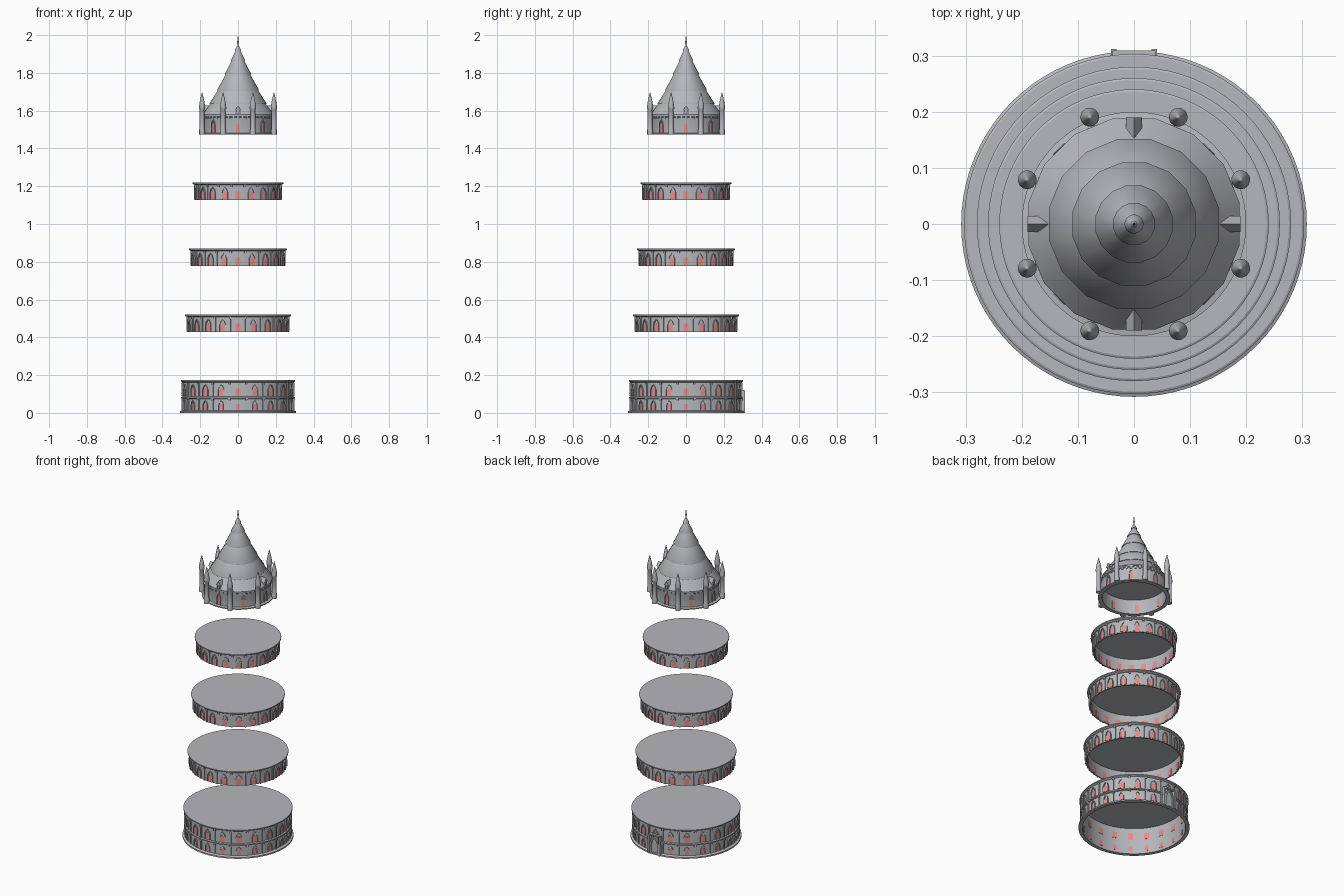
import bpy, bmesh, math
from mathutils import Matrix, Vector

old = bpy.data.objects.get("Cube")
if old:
    bpy.data.objects.remove(old)


def material(name, rgb):
    m = bpy.data.materials.new(name)
    m.use_nodes = True
    m.diffuse_color = (*rgb, 1)
    m.node_tree.nodes["Principled BSDF"].inputs["Base Color"].default_value = (*rgb, 1)
    return m


STONE = material("grey stone", (0.47, 0.475, 0.5))
RED = material("red glass", (0.92, 0.3, 0.28))


def finish(name, bm, mat, angle=20):
    bmesh.ops.recalc_face_normals(bm, faces=bm.faces)
    me = bpy.data.meshes.new(name)
    bm.to_mesh(me)
    bm.free()
    ob = bpy.data.objects.new(name, me)
    bpy.context.collection.objects.link(ob)
    me.materials.append(mat)
    bpy.ops.object.select_all(action="DESELECT")
    ob.select_set(True)
    bpy.context.view_layer.objects.active = ob
    bpy.ops.object.shade_smooth_by_angle(angle=math.radians(angle))
    return ob


def spin(bm, profile, segs, place=Matrix(), phase=0.0):
    """Turn an (r, z) profile around the upright axis."""
    rings = []
    for r, z in profile:
        if r == 0:
            rings.append([bm.verts.new(place @ Vector((0, 0, z)))] * segs)
            continue
        turns = [math.tau * (i + phase) / segs for i in range(segs)]
        rings.append([bm.verts.new(place @ Vector((r * math.cos(t), r * math.sin(t), z)))
                      for t in turns])
    for a, b in zip(rings, rings[1:]):
        for i in range(segs):
            j = (i + 1) % segs
            corners = list(dict.fromkeys([a[i], a[j], b[j], b[i]]))
            if len(corners) > 2:
                bm.faces.new(corners)


def around(count, phase=0.0):
    """Frames whose x is tangent, y points outward and z is up."""
    for i in range(count):
        yield Matrix.Rotation(math.tau * (i + phase) / count, 4, "Z")


def prism(bm, outline, place, y0, y1):
    """Extrude an (x, z) outline between two depths."""
    a, b = [[bm.verts.new(place @ Vector((x, y, z))) for x, z in outline] for y in (y0, y1)]
    bm.faces.new(a)
    bm.faces.new(b[::-1])
    for i in range(len(a)):
        j = (i + 1) % len(a)
        bm.faces.new((a[i], b[i], b[j], a[j]))


def rect(w, z0, z1):
    return [(-w, z0), (w, z0), (w, z1), (-w, z1)]


def arch(w, z0, z1):
    """Pointed arch outline, starting and ending at the sill."""
    s = z0 + (z1 - z0) * 0.55
    m = s + (z1 - s) * 0.6
    return [(w, z0), (w, s), (w * 0.65, m), (0, z1), (-w * 0.65, m), (-w, s), (-w, z0)]


def arch_frame(bm, w, z0, z1, place, y0, y1, t=0.004):
    inner, outer = arch(w, z0, z1), arch(w + t, z0, z1 + t * 1.4)
    for k in range(len(inner) - 1):
        prism(bm, [inner[k], outer[k], outer[k + 1], inner[k + 1]], place, y0, y1)


def bay_row(label, count, r, z0, z1, w):
    """Windows, arched frames and pilasters for one storey."""
    glass, frames, posts = bmesh.new(), bmesh.new(), bmesh.new()
    h = z1 - z0
    for m in around(count):
        prism(glass, rect(w, z0 + h * 0.06, z0 + h * 0.55), m, r - 0.009, r + 0.0015)
        arch_frame(frames, w, z0 + h * 0.04, z0 + h * 0.78, m, r - 0.004, r + 0.006)
    for m in around(count, 0.5):
        prism(posts, rect(0.004, z0, z1), m, r - 0.003, r + 0.005)
        prism(posts, rect(0.006, z1 - h * 0.14, z1), m, r - 0.003, r + 0.008)
    finish(label + "_windows", glass, RED)
    finish(label + "_arches", frames, STONE)
    finish(label + "_pilasters", posts, STONE)


def drum(label, r, z0, z1, lip, segs=80, extra=()):
    """Open-bottomed wall with a cornice and a flat deck."""
    bm = bmesh.new()
    t = z1 - 0.014
    spin(bm, [(0, t), (r - 0.007, t), (r - 0.007, z0), (r, z0), *extra, (r, t),
              (lip - 0.004, t + 0.003), (lip, t + 0.006), (lip, z1 - 0.002),
              (lip - 0.004, z1), (0, z1)], segs)
    finish(label, bm, STONE)


# Ground section with plinth and middle band
drum("ground_section", 0.293, 0, 0.175, 0.303, extra=[
    (0.308, 0), (0.308, 0.008), (0.297, 0.013), (0.293, 0.013), (0.293, 0.074),
    (0.301, 0.077), (0.301, 0.084), (0.293, 0.087)])
bay_row("ground_lower", 20, 0.293, 0.013, 0.075, 0.011)
bay_row("ground_upper", 20, 0.293, 0.087, 0.162, 0.014)

# Back doorway
bm = bmesh.new()
arch_frame(bm, 0.022, 0.008, 0.1, Matrix(), 0.285, 0.309, 0.008)
for x in (-0.036, 0.036):
    prism(bm, rect(0.005, 0, 0.115), Matrix.Translation((x, 0, 0)), 0.287, 0.312)
prism(bm, rect(0.038, 0.112, 0.12), Matrix(), 0.287, 0.309)
finish("doorway", bm, STONE)
bm = bmesh.new()
prism(bm, arch(0.022, 0.008, 0.1), Matrix(), 0.297, 0.302)
finish("door", bm, STONE)

# Three floating middle sections
for name, r, z, lip in (("second_section", 0.267, 0.428, 0.28),
                        ("third_section", 0.246, 0.777, 0.26),
                        ("fourth_section", 0.227, 1.127, 0.24)):
    drum(name, r, z, z + 0.094, lip)
    bay_row(name, 20, r, z, z + 0.081, 0.014)

# Top section walls, with dentils under the eave
drum("top_section", 0.184, 1.474, 1.576, 0.189, 64,
     [(0.2, 1.474), (0.2, 1.48), (0.184, 1.483)])
glass, frames, dentils = bmesh.new(), bmesh.new(), bmesh.new()
for m in around(8):
    prism(glass, rect(0.01, 1.485, 1.533), m, 0.175, 0.1855)
    arch_frame(frames, 0.01, 1.483, 1.548, m, 0.18, 0.19)
for m in around(48):
    prism(dentils, rect(0.005, 1.558, 1.572), m, 0.18, 0.189)
finish("top_windows", glass, RED)
finish("top_arches", frames, STONE)
finish("eave_dentils", dentils, STONE)

# Eight pinnacle turrets
bm = bmesh.new()
for m in around(8, 0.5):
    spin(bm, [(0, 1.474), (0.015, 1.474), (0.015, 1.5), (0.013, 1.505), (0.013, 1.605),
              (0.017, 1.612), (0.017, 1.618), (0.012, 1.65), (0.004, 1.685), (0, 1.7)],
         12, m @ Matrix.Translation((0, 0.206, 0)))
finish("pinnacles", bm, STONE, 40)

# Roof in overlapping flared courses
courses = [(0.19, 1.575), (0.152, 1.635), (0.11, 1.708), (0.068, 1.792),
           (0.036, 1.865), (0.015, 1.915)]
bm = bmesh.new()
profile = [(0, 1.575)]
for r, z in courses:
    if z > 1.6:
        profile.append((r - 0.002, z))
    profile += [(r + 0.002, z), (r + 0.002, z + 0.004)]
spin(bm, profile + [(0.006, 1.94), (0, 1.945)], 16, phase=0.5)
finish("roof", bm, STONE, 35)

# Finial
bm = bmesh.new()
spin(bm, [(0, 1.93), (0.004, 1.93), (0.003, 1.955), (0.006, 1.96), (0.006, 1.966),
          (0.003, 1.97), (0.002, 1.99), (0, 2.0)], 12)
finish("finial", bm, STONE)

# Four roof dormers
bm = bmesh.new()
for m in around(4):
    prism(bm, rect(0.011, 1.575, 1.605), m, 0.14, 0.186)
    prism(bm, [(-0.014, 1.603), (0.014, 1.603), (0, 1.628)], m, 0.14, 0.19)
    arch_frame(bm, 0.005, 1.58, 1.603, m, 0.184, 0.189, 0.003)
finish("dormers", bm, STONE)
